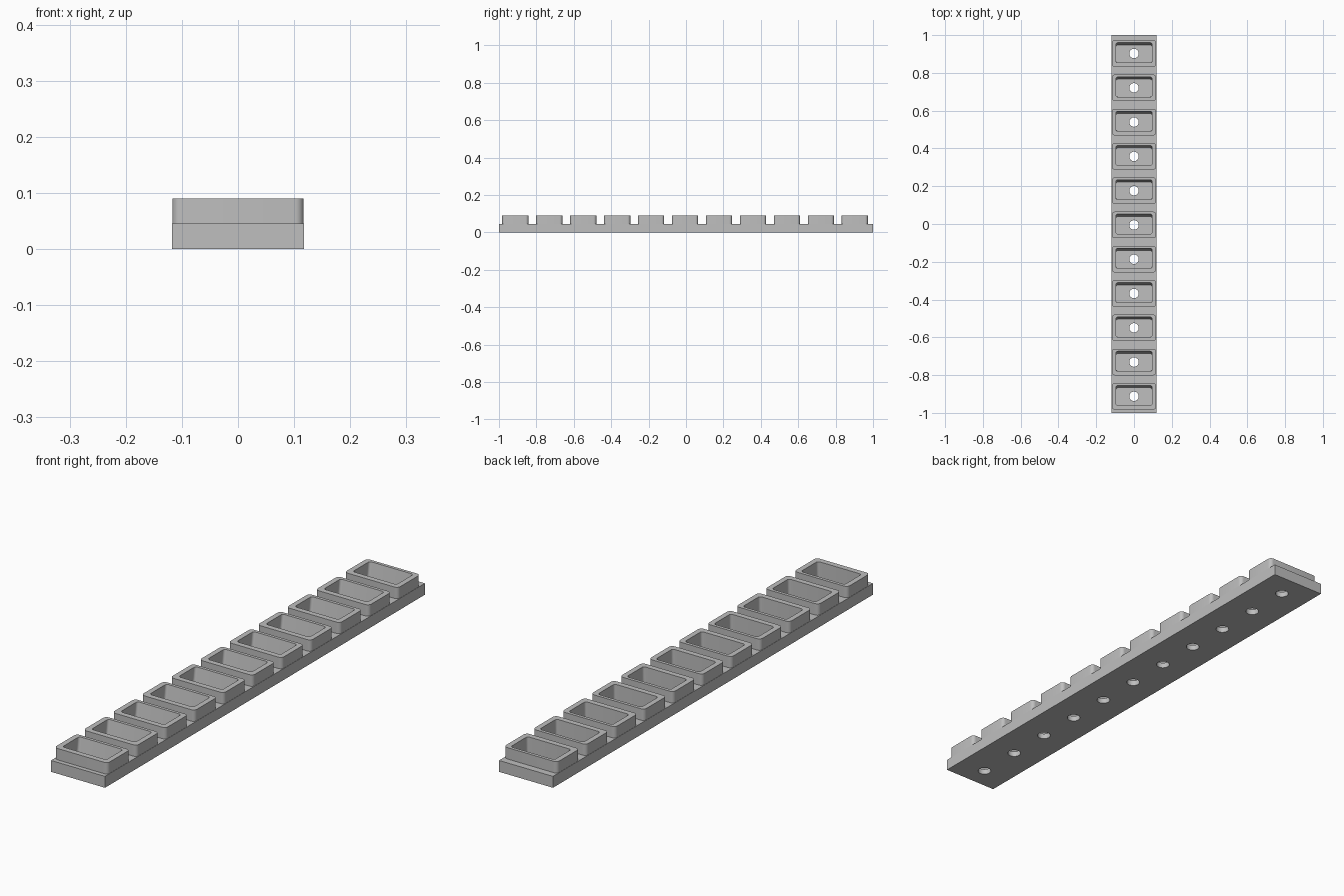
import bpy
import bmesh
from math import cos, sin, pi, radians

COUNT, PITCH, FIRST = 11, 0.1815, -0.9125
BASE_TOP, CUP_TOP, FLOOR = 0.045, 0.09, 0.022

if "Cube" in bpy.data.objects:
    bpy.data.objects.remove(bpy.data.objects["Cube"], do_unlink=True)

grey = bpy.data.materials.new("grey plastic")
grey.use_nodes = True
colour = (0.52, 0.52, 0.52, 1)
grey.diffuse_color = colour
grey.node_tree.nodes["Principled BSDF"].inputs["Base Color"].default_value = colour


def rounded_rect(half_x, y0, y1, r, steps=6):
    """Counter-clockwise outline with rounded corners."""
    corners = [(half_x - r, y1 - r), (r - half_x, y1 - r),
               (r - half_x, y0 + r), (half_x - r, y0 + r)]
    points = []
    for k, (cx, cy) in enumerate(corners):
        for s in range(steps + 1):
            a = (k + s / steps) * pi / 2
            points.append((cx + r * cos(a), cy + r * sin(a)))
    return points


def circle(r, sides=32):
    return [(r * cos(2 * pi * i / sides), r * sin(2 * pi * i / sides)) for i in range(sides)]


def loft(bm, lower, z0, upper, z1, y):
    """Closed solid between two outlines with matching point counts."""
    a = [bm.verts.new((px, py + y, z0)) for px, py in lower]
    b = [bm.verts.new((px, py + y, z1)) for px, py in upper]
    bm.faces.new(a[::-1])
    bm.faces.new(b)
    n = len(a)
    for i in range(n):
        j = (i + 1) % n
        bm.faces.new((a[i], a[j], b[j], b[i]))


def row(name, lower, z0, upper, z1, centres):
    bm = bmesh.new()
    for y in centres:
        loft(bm, lower, z0, upper, z1, y)
    mesh = bpy.data.meshes.new(name)
    bm.to_mesh(mesh)
    bm.free()
    obj = bpy.data.objects.new(name, mesh)
    bpy.context.collection.objects.link(obj)
    mesh.materials.append(grey)
    return obj


centres = [FIRST + i * PITCH for i in range(COUNT)]

# Long base strip and the row of raised cups
strip = [(0.118, -1), (0.118, 1), (-0.118, 1), (-0.118, -1)]
base = row("base_strip", strip, 0, strip, BASE_TOP, [0])
cup = rounded_rect(0.117, -0.07, 0.07, 0.015)
cups = row("cups", cup, BASE_TOP, cup, CUP_TOP, centres)

# Pocket cutter: straight well whose rear wall leans back towards the rim
EXTRA = 0.01
well = rounded_rect(0.095, -0.048, 0.046, 0.01)
mouth = rounded_rect(0.096, -0.048, 0.059, 0.01)
pockets = row("pocket_cutter", well, FLOOR, mouth, CUP_TOP + EXTRA, centres)

# Round drain hole through each floor
drain = circle(0.025)
holes = row("hole_cutter", drain, -EXTRA, drain, FLOOR + EXTRA, centres)

for target, cutters in ((base, (pockets, holes)), (cups, (pockets,))):
    bpy.ops.object.select_all(action='DESELECT')
    bpy.context.view_layer.objects.active = target
    target.select_set(True)
    for cutter in cutters:
        mod = target.modifiers.new("cut", 'BOOLEAN')
        mod.operation = 'DIFFERENCE'
        mod.solver = 'EXACT'
        mod.object = cutter
        bpy.ops.object.modifier_apply(modifier=mod.name)
    bpy.ops.object.shade_smooth_by_angle(angle=radians(30))

for cutter in (pockets, holes):
    bpy.data.objects.remove(cutter, do_unlink=True)
